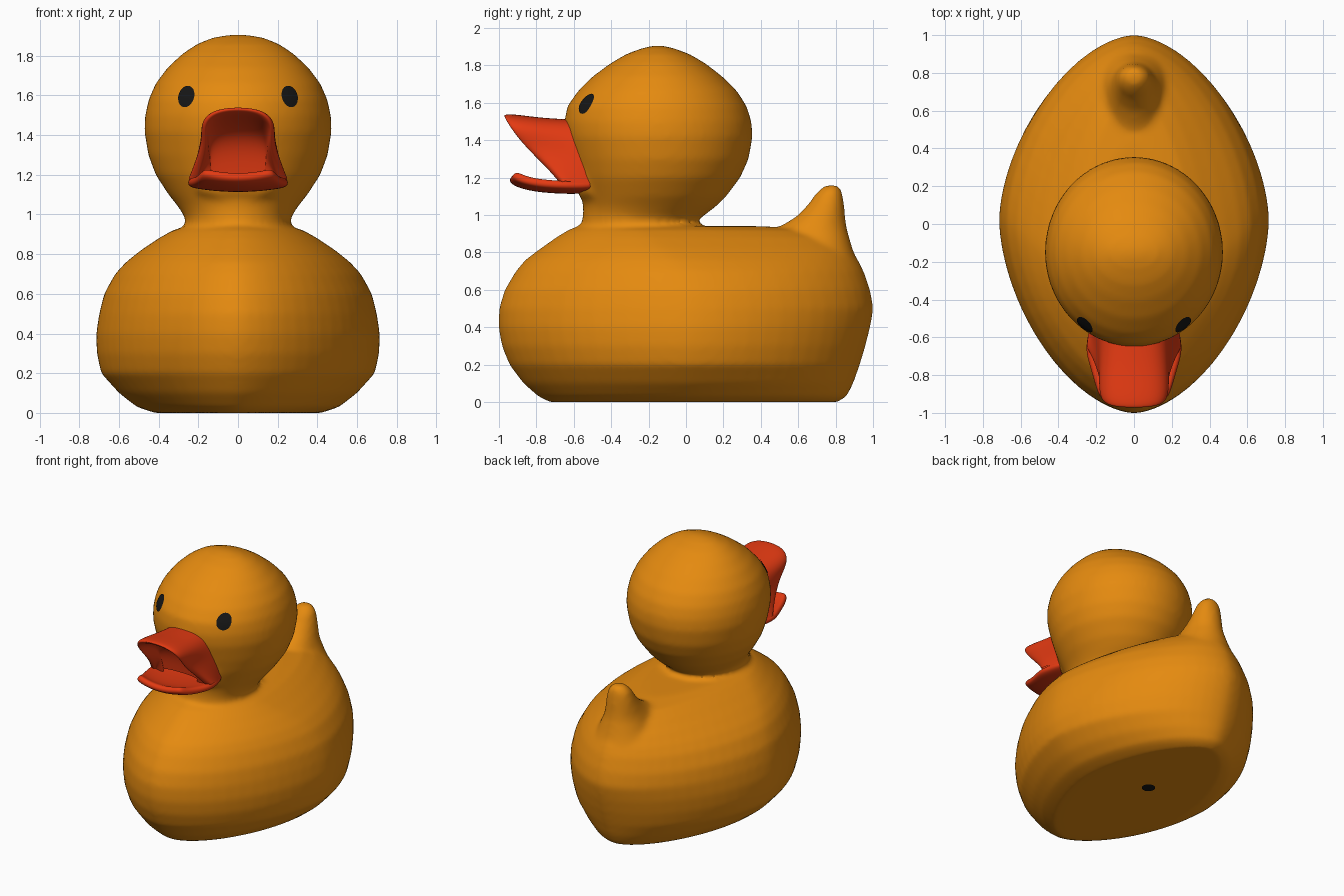
import bpy, bmesh, math
from mathutils import Vector
from mathutils.bvhtree import BVHTree

if "Cube" in bpy.data.objects:
    bpy.data.objects.remove(bpy.data.objects["Cube"])


def material(name, rgb):
    m = bpy.data.materials.new(name)
    m.diffuse_color = (*rgb, 1)
    m.use_nodes = True
    m.node_tree.nodes["Principled BSDF"].inputs["Base Color"].default_value = m.diffuse_color
    return m


YELLOW = material("duck yellow", (0.78, 0.255, 0.005))
RED = material("bill red", (0.77, 0.042, 0.006))
BLACK = material("black", (0.008, 0.008, 0.008))


def finish(name, mesh, mat):
    mesh.materials.clear()
    mesh.materials.append(mat)
    mesh.polygons.foreach_set("use_smooth", [True] * len(mesh.polygons))
    ob = bpy.data.objects.new(name, mesh)
    bpy.context.collection.objects.link(ob)
    return ob


def to_mesh(name, bm):
    me = bpy.data.meshes.new(name)
    bm.to_mesh(me)
    bm.free()
    return me


def spow(v, e):
    return math.copysign(abs(v) ** e, v)


def loft(bm, layers, n=2.0, count=64):
    """Closed stack of egg-shaped rings; layer = z, half width, front y, back y, widest y."""
    rings = []
    for z, w, yf, yb, yc in layers:
        ring = []
        for i in range(count):
            t = 2 * math.pi * i / count
            s = spow(math.sin(t), 2 / n)
            y = yc + s * ((yb - yc) if s > 0 else (yc - yf))
            ring.append(bm.verts.new((w * spow(math.cos(t), 2 / n), y, z)))
        rings.append(ring)
    for a, b in zip(rings, rings[1:]):
        for i in range(count):
            j = (i + 1) % count
            bm.faces.new((a[i], a[j], b[j], b[i]))
    bm.faces.new(rings[0][::-1])
    bm.faces.new(rings[-1])


def sheet(name, rows, thickness=0.0):
    """Smooth surface through a grid of points."""
    bm = bmesh.new()
    grid = [[bm.verts.new(p) for p in row] for row in rows]
    for a, b in zip(grid, grid[1:]):
        for i in range(len(a) - 1):
            bm.faces.new((a[i], a[i + 1], b[i + 1], b[i]))
    bmesh.ops.recalc_face_normals(bm, faces=bm.faces)
    ob = finish(name, to_mesh(name, bm), RED)
    if thickness:
        so = ob.modifiers.new("thickness", 'SOLIDIFY')
        so.thickness, so.offset = thickness, 0
    sub = ob.modifiers.new("smooth", 'SUBSURF')
    sub.levels = sub.render_levels = 3
    return ob


bm = bmesh.new()
# Body
loft(bm, [
    (0.00, 0.42, -0.73, 0.81, 0.02), (0.03, 0.51, -0.79, 0.86, 0.02),
    (0.10, 0.60, -0.87, 0.895, 0.02), (0.20, 0.69, -0.945, 0.93, 0.02),
    (0.30, 0.712, -0.985, 0.96, 0.02), (0.40, 0.715, -1.003, 0.985, 0.02),
    (0.50, 0.70, -1.0, 1.003, 0.02), (0.60, 0.675, -0.97, 0.985, 0.01),
    (0.70, 0.62, -0.91, 0.95, -0.02), (0.76, 0.565, -0.86, 0.92, -0.06),
    (0.82, 0.49, -0.78, 0.88, -0.12), (0.88, 0.40, -0.695, 0.80, -0.18),
    (0.92, 0.33, -0.63, 0.68, -0.22), (0.94, 0.26, -0.58, 0.42, -0.22)], n=1.7)
# Neck and head
loft(bm, [
    (0.80, 0.27, -0.55, 0.03, -0.25), (0.97, 0.265, -0.555, 0.06, -0.25),
    (1.00, 0.275, -0.55, 0.10, -0.23), (1.05, 0.31, -0.55, 0.165, -0.20),
    (1.10, 0.35, -0.56, 0.215, -0.18), (1.20, 0.415, -0.59, 0.29, -0.16),
    (1.30, 0.452, -0.615, 0.335, -0.15), (1.42, 0.472, -0.645, 0.356, -0.15),
    (1.50, 0.468, -0.65, 0.35, -0.15), (1.58, 0.45, -0.635, 0.325, -0.15),
    (1.66, 0.415, -0.58, 0.275, -0.15), (1.74, 0.355, -0.50, 0.195, -0.15),
    (1.81, 0.28, -0.405, 0.105, -0.15), (1.86, 0.205, -0.32, 0.02, -0.15),
    (1.89, 0.13, -0.24, -0.06, -0.15), (1.905, 0.05, -0.18, -0.12, -0.15)])
# Raised face behind the bill
loft(bm, [
    (1.06, 0.14, -0.54, -0.3, -0.4), (1.11, 0.225, -0.575, -0.3, -0.4),
    (1.20, 0.25, -0.59, -0.3, -0.4), (1.30, 0.23, -0.615, -0.3, -0.4),
    (1.40, 0.20, -0.64, -0.3, -0.4), (1.49, 0.14, -0.655, -0.3, -0.4)], n=3)
# Tail
loft(bm, [
    (0.70, 0.24, 0.45, 0.935, 0.70), (0.82, 0.18, 0.42, 0.89, 0.70),
    (0.92, 0.135, 0.46, 0.862, 0.70), (0.96, 0.12, 0.54, 0.855, 0.72),
    (1.00, 0.11, 0.60, 0.85, 0.74), (1.06, 0.095, 0.655, 0.845, 0.76),
    (1.11, 0.082, 0.69, 0.838, 0.77), (1.145, 0.06, 0.725, 0.825, 0.78),
    (1.16, 0.03, 0.75, 0.81, 0.78)])
bmesh.ops.recalc_face_normals(bm, faces=bm.faces)

# Fuse the yellow parts into one soft skin
rough = finish("rough_body", to_mesh("rough_body", bm), YELLOW)
rm = rough.modifiers.new("fuse", 'REMESH')
rm.mode, rm.voxel_size = 'VOXEL', 0.018
sm = rough.modifiers.new("soften", 'SMOOTH')
sm.factor, sm.iterations = 0.5, 8
deps = bpy.context.evaluated_depsgraph_get()
skin = bpy.data.meshes.new_from_object(rough.evaluated_get(deps))
bpy.data.objects.remove(rough)
body = finish("duck_body", skin, YELLOW)
tree = BVHTree.FromPolygons([v.co.copy() for v in skin.vertices],
                            [tuple(p.vertices) for p in skin.polygons])


def decal(name, start, direction, u, v, rings=3, count=24):
    """Thin oval plate projected on the skin."""
    start, direction, u, v = map(Vector, (start, direction, u, v))

    def hit(p):
        loc, nor, _, _ = tree.ray_cast(p, direction)
        if nor.dot(direction) > 0:
            nor = -nor
        return loc + nor * 0.005

    b = bmesh.new()
    mid = b.verts.new(hit(start))
    prev = None
    for r in range(1, rings + 1):
        ring = []
        for i in range(count):
            t = 2 * math.pi * i / count
            ring.append(b.verts.new(hit(start + (u * math.cos(t) + v * math.sin(t)) * r / rings)))
        for i in range(count):
            j = (i + 1) % count
            if prev:
                b.faces.new((prev[i], ring[i], ring[j], prev[j]))
            else:
                b.faces.new((mid, ring[i], ring[j]))
        prev = ring
    bmesh.ops.recalc_face_normals(b, faces=b.faces)
    if sum((f.normal.dot(direction) for f in b.faces)) > 0:
        bmesh.ops.reverse_faces(b, faces=b.faces)
    return finish(name, to_mesh(name, b), BLACK)


# Eyes and the air hole underneath
for side, label in ((-1, "right"), (1, "left")):
    decal("eye_" + label, (0.258 * side, -2, 1.593), (0, 1, 0),
          (0.04, 0, 0), (-0.008 * side, 0, 0.053))
decal("air_hole", (0, 0.15, -1), (0, 0, 1), (0.045, 0, 0), (0, 0.045, 0))

# Upper bill: outer base, rim and palate, half arches from mouth corner to crown
base = [(0.22, -0.49, 1.15), (0.215, -0.52, 1.25), (0.195, -0.55, 1.35),
        (0.17, -0.57, 1.44), (0.11, -0.59, 1.50), (0, -0.60, 1.515)]
rim = [(0.258, -0.67, 1.19), (0.215, -0.75, 1.28), (0.178, -0.86, 1.38),
       (0.198, -0.94, 1.475), (0.135, -0.98, 1.54), (0, -0.985, 1.555)]
middle = [tuple((p + q) / 2 for p, q in zip(a, b)) for a, b in zip(base, rim)]
middle = [(x, y, z - 0.012 * i / 5) for i, (x, y, z) in enumerate(middle)]
lip = [(x * 0.82, y + 0.005, z - 0.04) for x, y, z in rim]
palate = [(x * 0.78, max(y, -0.70), 1.18 + (z - 1.18) * 0.68) for x, y, z in rim]
throat = [(x * 0.72, -0.67, 1.15 + (z - 1.18) * 0.15) for x, y, z in rim]
sheet("upper_bill", [[(-x, y, z) for x, y, z in half] + half[-2::-1]
                     for half in (base, middle, rim, lip, palate, throat)])

# Lower bill: spoon shaped, edges curling up
lower = [(-0.48, 0.22, 1.14), (-0.60, 0.25, 1.137), (-0.68, 0.258, 1.14),
         (-0.78, 0.225, 1.148), (-0.87, 0.20, 1.168), (-0.92, 0.175, 1.198)]
cols = [i / 4 for i in range(-4, 5)]
sheet("lower_bill", [[(w * c, y - 0.02 * (1 - c * c), z + 0.025 * c * c) for c in cols]
                     for y, w, z in lower], thickness=0.05)
